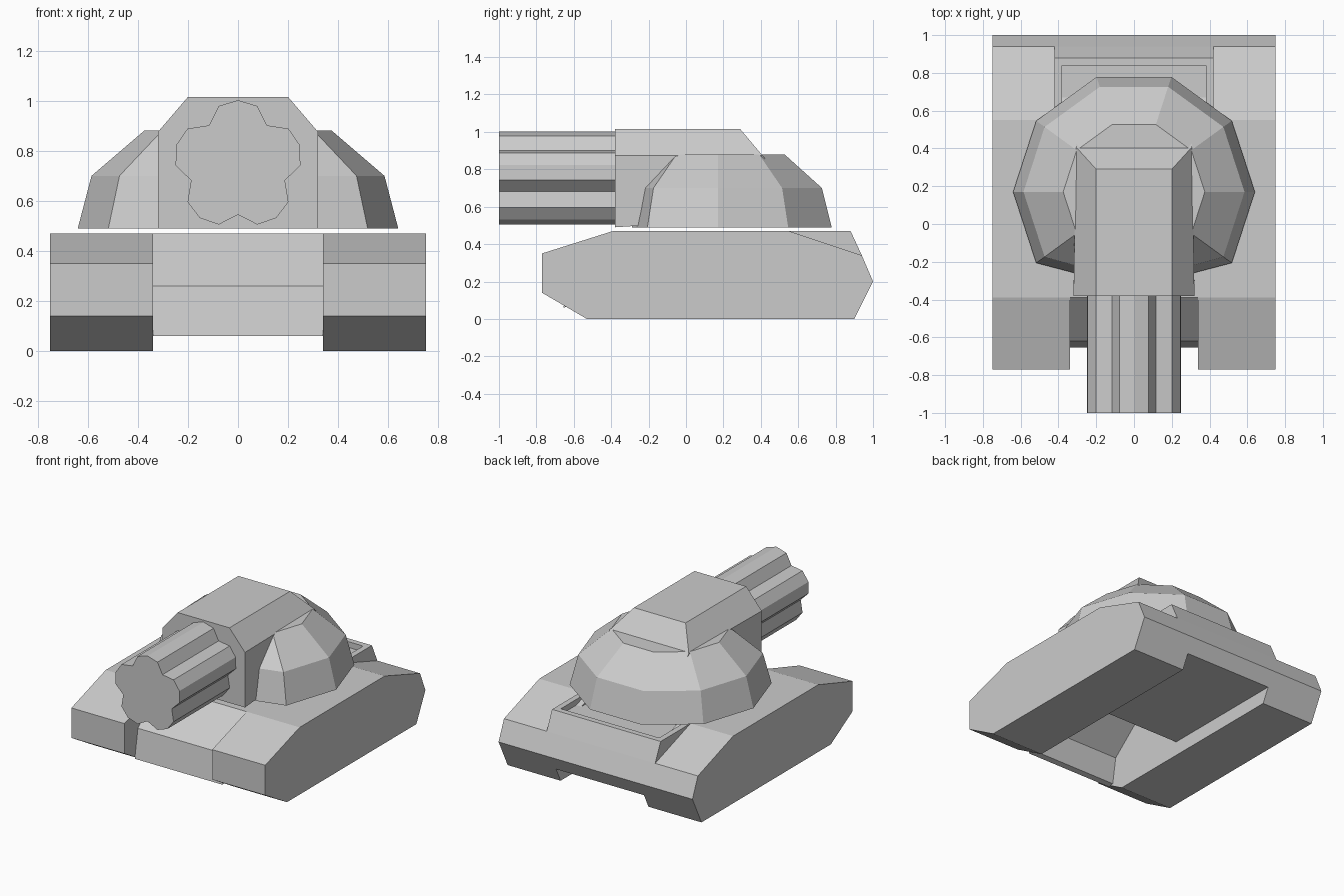
import bpy, bmesh
from math import sin, cos, radians

if "Cube" in bpy.data.objects:
    bpy.data.objects.remove(bpy.data.objects["Cube"])


def make(name, verts, faces):
    mesh = bpy.data.meshes.new(name)
    mesh.from_pydata(verts, [], faces)
    bm = bmesh.new()
    bm.from_mesh(mesh)
    bmesh.ops.recalc_face_normals(bm, faces=bm.faces)
    bm.to_mesh(mesh)
    bm.free()
    ob = bpy.data.objects.new(name, mesh)
    bpy.context.collection.objects.link(ob)
    return ob


def loft(name, rings):
    """Skin a list of equal-length rings and cap both ends."""
    n = len(rings[0])
    verts = [p for r in rings for p in r]
    faces = [(k * n + i, k * n + (i + 1) % n, (k + 1) * n + (i + 1) % n, (k + 1) * n + i)
             for k in range(len(rings) - 1) for i in range(n)]
    faces += [tuple(range(n)), tuple(range(len(verts) - n, len(verts)))]
    return make(name, verts, faces)


def side_prism(name, profile, x0, x1):
    """Extrude a (y, z) side profile from x0 to x1."""
    return loft(name, [[(x, y, z) for y, z in profile] for x in (x0, x1)])


# Tracks and rear deck rails, one per side
track = [(-.77, .14), (-.53, 0), (.90, 0), (1.0, .20), (.94, .34),
         (.55, .47), (-.39, .47), (-.77, .35)]
rail = [(.50, .34), (.84, .34), (.84, .47), (.50, .47)]
for side, s in (("left", -1), ("right", 1)):
    side_prism("track_" + side, track, s * .34, s * .75)
    side_prism("deck_rail_" + side, rail, s * .38, s * .42)

# Central hull with a sloped nose and a hollow under the front
hull = [(-.39, .47), (-.62, .26), (-.655, .06), (-.62, .07), (-.59, .25),
        (-.38, .43), (.02, .43), (.02, .10), (.95, .10), (1.0, .20),
        (.94, .34), (.84, .43), (.55, .43), (.50, .47)]
side_prism("hull", hull, -.34, .34)

# Sunken rear deck and the sloped rear rim
side_prism("rear_deck", [(.50, .34), (.84, .34), (.84, .43), (.50, .43)], -.38, .38)
side_prism("rear_rim", [(.84, .34), (.94, .34), (.88, .47), (.84, .47)], -.42, .42)


# Ten-sided dome with a flattened front
def dome_ring(r, z, front_y):
    pts = []
    for i in range(10):
        a = radians(36 * i)
        pts.append((r * cos(a), max(.17 + r * sin(a), front_y), z))
    return pts


loft("turret_dome", [dome_ring(.64, .49, -.29), dome_ring(.585, .70, -.255),
                     dome_ring(.375, .88, -.09)])

# Gun housing: chamfered box whose flat back slopes down into the dome
section = [(-.32, .49), (.32, .49), (.32, .875), (.20, 1.015), (-.20, 1.015), (-.32, .875)]
front = [(x, -.38, z) for x, z in section]
back = []
for x, z in section:
    z = max(z, .56)
    back.append((x * (.96 if z < 1 else 1), .29 + (1.015 - z) * .84, z))
loft("gun_housing", [front, back])

# Five-lobed barrel cluster
radii = (.26, .249, .197, .249)
lobes = [(radii[i % 4] * sin(radians(18 * i)), .742 + radii[i % 4] * cos(radians(18 * i)))
         for i in range(20)]
loft("barrel_cluster", [[(x, y, z) for x, z in lobes] for y in (-1.0, -.37)])
